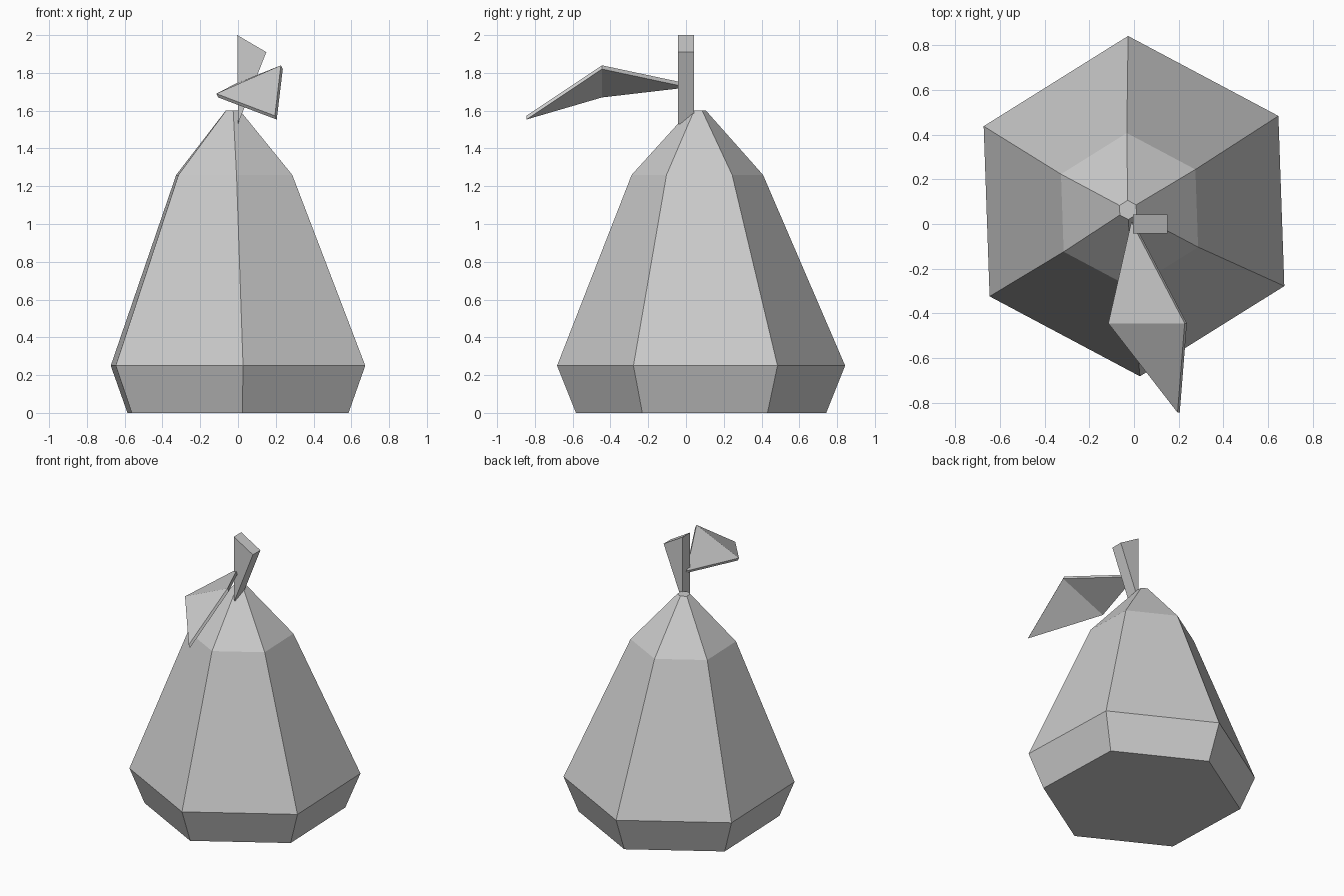
import bpy
from math import cos, sin, radians

cube = bpy.data.objects.get("Cube")
if cube:
    bpy.data.objects.remove(cube, do_unlink=True)

grey = bpy.data.materials.new("plain_grey")
grey.use_nodes = True
colour = (0.6, 0.6, 0.6, 1)
grey.diffuse_color = colour
grey.node_tree.nodes["Principled BSDF"].inputs["Base Color"].default_value = colour


def loft(name, rings):
    """Join equal rings of points into a closed, flat-shaded solid."""
    n = len(rings[0])
    verts = [p for ring in rings for p in ring]
    faces = [tuple(reversed(range(n))), tuple(range(len(verts) - n, len(verts)))]
    for r in range(len(rings) - 1):
        for i in range(n):
            a, b = r * n + i, r * n + (i + 1) % n
            faces.append((a, b, b + n, a + n))
    mesh = bpy.data.meshes.new(name)
    mesh.from_pydata(verts, [], faces)
    mesh.materials.append(grey)
    obj = bpy.data.objects.new(name, mesh)
    bpy.context.collection.objects.link(obj)
    return obj


def hexagon(x, y, z, radius):
    turns = [radians(92 + 60 * i) for i in range(6)]
    return [(x + radius * cos(a), y + radius * sin(a), z) for a in turns]


# Six-sided fruit body, leaning slightly towards the top
loft("fruit_body", [
    hexagon(0, 0.08, 0, 0.663),
    hexagon(0, 0.08, 0.25, 0.763),
    hexagon(-0.02, 0.06, 1.26, 0.348),
    hexagon(-0.027, 0.063, 1.6, 0.043),
])

# Wedge-shaped stem
stem_profile = [(0, 1.53), (0.15, 1.91), (-0.004, 2)]
loft("stem", [[(x, y, z) for x, z in stem_profile] for y in (0.043, -0.043)])

# Thin folded leaf: two triangles meeting at a crease, given thickness
base, left = (-0.012, 0.01, 1.743), (-0.115, -0.445, 1.69)
right, tip = (0.227, -0.445, 1.84), (0.195, -0.845, 1.573)
top = [base, left, right, tip]
under = [(x + 0.01, y, z - 0.02) for x, y, z in top]
leaf_mesh = bpy.data.meshes.new("leaf")
leaf_faces = [(0, 1, 2), (1, 3, 2), (4, 6, 5), (5, 6, 7)]
for a, b in ((0, 1), (1, 3), (3, 2), (2, 0)):
    leaf_faces.append((b, a, a + 4, b + 4))
leaf_mesh.from_pydata(top + under, [], leaf_faces)
leaf_mesh.materials.append(grey)
bpy.context.collection.objects.link(bpy.data.objects.new("leaf", leaf_mesh))
